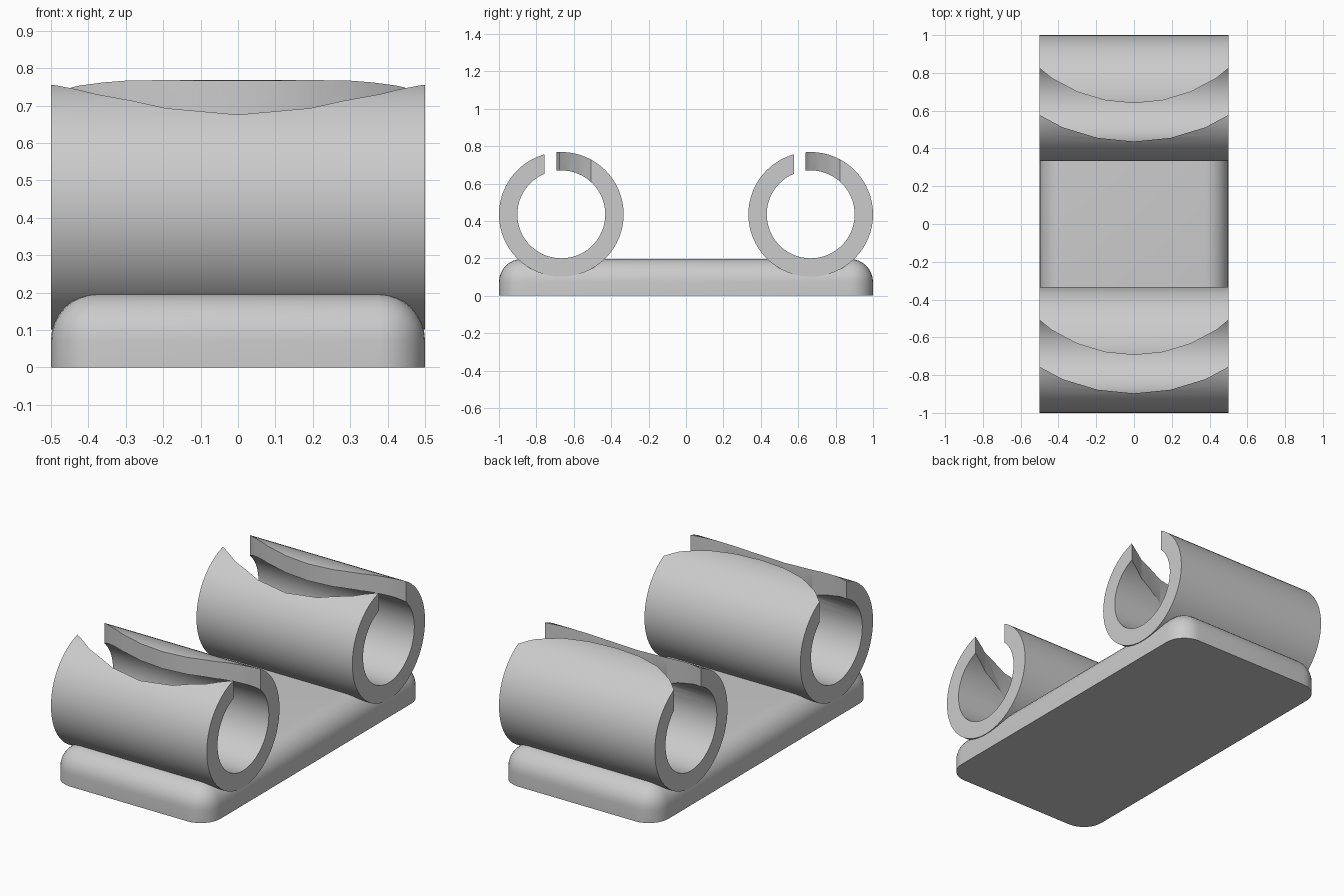
import bpy
import bmesh
from math import radians, sin, cos, tau

default = bpy.data.objects.get("Cube")
if default:
    bpy.data.objects.remove(default, do_unlink=True)

grey = bpy.data.materials.new("light_grey_plastic")
grey.use_nodes = True
COLOUR = (0.6, 0.6, 0.6, 1)
grey.diffuse_color = COLOUR
grey.node_tree.nodes["Principled BSDF"].inputs["Base Color"].default_value = COLOUR

PLATE_TOP, EDGE_RADIUS = 0.197, 0.125
OUTER, INNER = 1 / 3, 0.235
TUBE_Z, TUBE_Y = 0.435, 2 / 3


def add_object(name, bm):
    bmesh.ops.recalc_face_normals(bm, faces=bm.faces[:])
    mesh = bpy.data.meshes.new(name)
    bm.to_mesh(mesh)
    bm.free()
    mesh.materials.append(grey)
    obj = bpy.data.objects.new(name, mesh)
    bpy.context.collection.objects.link(obj)
    return obj


def activate(obj):
    bpy.ops.object.select_all(action='DESELECT')
    obj.select_set(True)
    bpy.context.view_layer.objects.active = obj


def smooth(obj):
    activate(obj)
    bpy.ops.object.shade_smooth_by_angle(angle=radians(30))


def extrude_profile(bm, faces, offset):
    moved = bmesh.ops.extrude_face_region(bm, geom=faces, use_keep_orig=True)["geom"]
    verts = [v for v in moved if isinstance(v, bmesh.types.BMVert)]
    bmesh.ops.translate(bm, verts=verts, vec=offset)


def make_plate():
    # Slab with rounded corners and top rim, flat underneath
    bm = bmesh.new()
    bmesh.ops.create_cube(bm, size=1)
    for v in bm.verts:
        v.co = (v.co.x, v.co.y * 2, (v.co.z + 0.5) * PLATE_TOP)
    rim = [e for e in bm.edges if any(v.co.z > 0.1 for v in e.verts)]
    bmesh.ops.bevel(bm, geom=rim, offset=EDGE_RADIUS, segments=8,
                    profile=0.5, affect='EDGES')
    return add_object("base_plate", bm)


def make_tube(name, y):
    # Hollow cylinder lying along x
    bm = bmesh.new()
    steps = 64
    rings = [[bm.verts.new((-0.5, y + r * cos(tau * i / steps),
                            TUBE_Z + r * sin(tau * i / steps)))
              for i in range(steps)] for r in (OUTER, INNER)]
    a, b = rings
    faces = [bm.faces.new((a[i - 1], a[i], b[i], b[i - 1])) for i in range(steps)]
    extrude_profile(bm, faces, (1, 0, 0))
    return add_object(name, bm)


def make_slot_cutter(y):
    # Upright curved wall that opens the top of the tube
    bm = bmesh.new()
    centre = y + 0.757
    arcs = [[bm.verts.new((r * sin(tau * i / 32), centre - r * cos(tau * i / 32), TUBE_Z))
             for i in range(-4, 5)] for r in (0.784, 0.987)]
    a, b = arcs
    faces = [bm.faces.new((a[i], a[i + 1], b[i + 1], b[i])) for i in range(8)]
    extrude_profile(bm, faces, (0, 0, 0.6))
    cutter = add_object("slot_cutter", bm)
    cutter.hide_render = True
    return cutter


smooth(make_plate())

for name, y in (("front_clip", -TUBE_Y), ("back_clip", TUBE_Y)):
    clip = make_tube(name, y)
    cutter = make_slot_cutter(y)
    cut = clip.modifiers.new("slot", 'BOOLEAN')
    cut.operation, cut.solver, cut.object = 'DIFFERENCE', 'EXACT', cutter
    activate(clip)
    bpy.ops.object.modifier_apply(modifier=cut.name)
    bpy.data.objects.remove(cutter, do_unlink=True)
    smooth(clip)
